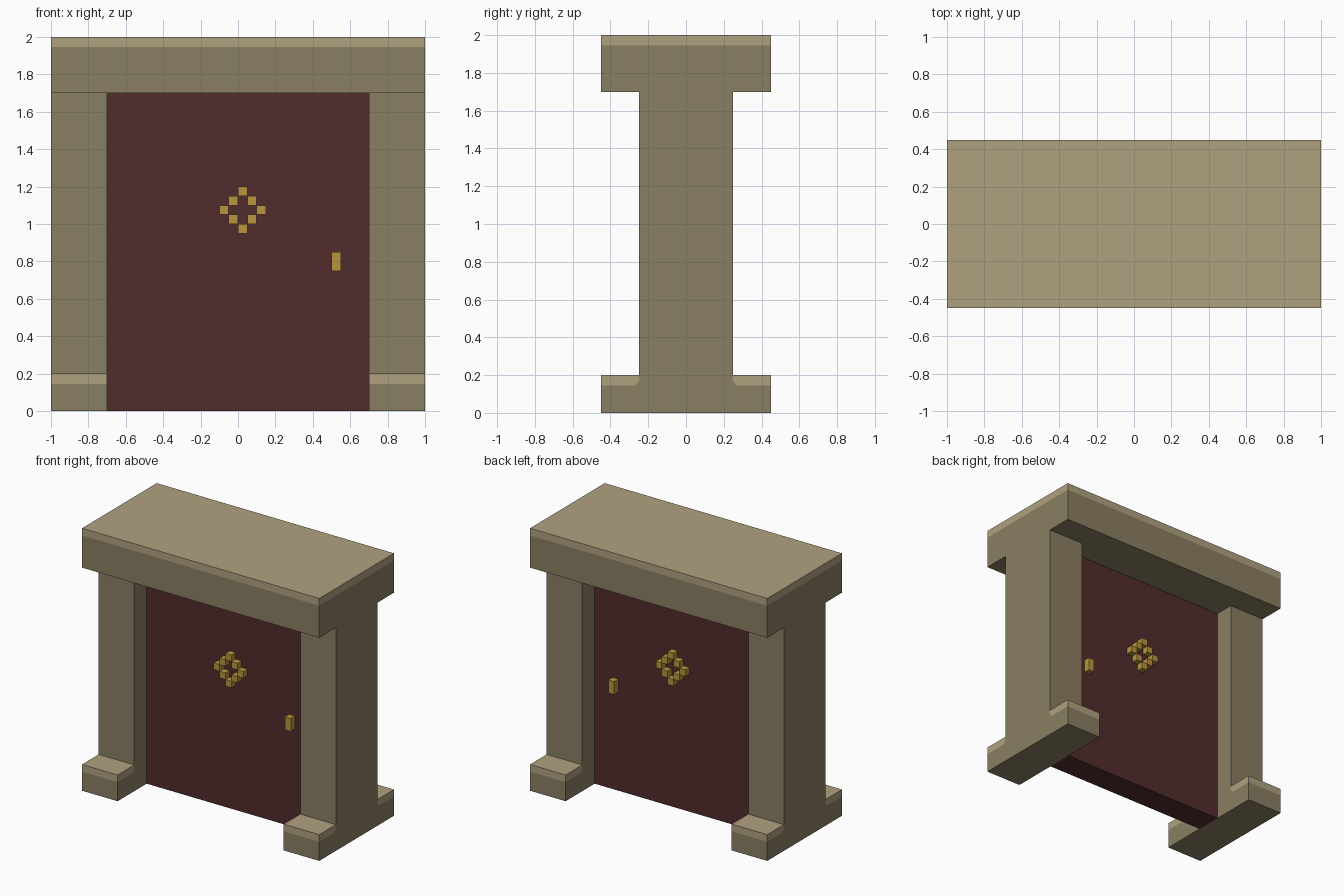
import bpy, bmesh
from mathutils import Vector

cube = bpy.data.objects.get("Cube")
if cube:
    bpy.data.objects.remove(cube, do_unlink=True)


def material(name, *rgb):
    """Flat material from 0-255 screen values, stored as linear."""
    linear = [((c / 255 + 0.055) / 1.055) ** 2.4 for c in rgb] + [1]
    mat = bpy.data.materials.new(name)
    mat.use_nodes = True
    mat.diffuse_color = linear
    mat.node_tree.nodes["Principled BSDF"].inputs["Base Color"].default_value = linear
    return mat


stone = material("stone", 138, 127, 99)
pale_stone = material("pale stone", 176, 161, 127)
door_red = material("dark red wood", 82, 44, 45)
brass = material("brass", 184, 150, 62)


def add_box(bm, low, high):
    low, high = Vector(low), Vector(high)
    verts = bmesh.ops.create_cube(bm, size=1)["verts"]
    for v in verts:
        v.co = (low + high) / 2 + v.co * (high - low)


def finish(bm, name, *mats):
    bmesh.ops.recalc_face_normals(bm, faces=bm.faces)
    mesh = bpy.data.meshes.new(name)
    bm.to_mesh(mesh)
    bm.free()
    for mat in mats:
        mesh.materials.append(mat)
    obj = bpy.data.objects.new(name, mesh)
    bpy.context.collection.objects.link(obj)
    return obj


# Shared sizes
HALF_DEPTH, JAMB_Y, DOOR_Y, DOOR_X = 0.45, 0.25, 0.1, 0.7
FOOT_TOP, LINTEL_Z, BAND, CHAMFER = 0.2, 1.7, 0.055, 0.025
BAND_Z = FOOT_TOP - BAND


def add_jamb(name, x):
    """Foot and post in one profile, with pale chamfered bands on the foot."""
    bm = bmesh.new()
    inner = JAMB_Y - 0.005
    # Front band outline, mirrored for the back
    band = [(-HALF_DEPTH, BAND_Z), (-inner - CHAMFER, BAND_Z),
            (-inner, BAND_Z + CHAMFER), (-JAMB_Y, FOOT_TOP), (-HALF_DEPTH, FOOT_TOP)]
    front = [bm.verts.new((x, y, z)) for y, z in band]
    back = [bm.verts.new((x, -y, z)) for y, z in band]
    base = [bm.verts.new((x, y, 0)) for y in (HALF_DEPTH, -HALF_DEPTH)]
    top = [bm.verts.new((x, y, LINTEL_Z)) for y in (-JAMB_Y, JAMB_Y)]
    bm.faces.new(front)
    bm.faces.new(back[::-1])
    bm.faces.new(base + front[:4] + top + back[3::-1])
    # Extrude across the jamb width
    out = bmesh.ops.extrude_face_region(bm, geom=bm.faces[:], use_keep_orig=True)
    moved = [g for g in out["geom"] if isinstance(g, bmesh.types.BMVert)]
    bmesh.ops.translate(bm, verts=moved, vec=(1 - DOOR_X, 0, 0))
    for f in bm.faces:
        c = f.calc_center_median()
        f.material_index = int(abs(c.y) > JAMB_Y + 0.01 and c.z > BAND_Z)
    finish(bm, name, stone, pale_stone)


add_jamb("left_jamb", DOOR_X)
add_jamb("right_jamb", -1)

# Lintel with a pale top and upper band
bm = bmesh.new()
add_box(bm, (-1, -HALF_DEPTH, LINTEL_Z), (1, HALF_DEPTH, 2))
bmesh.ops.bisect_plane(bm, geom=bm.verts[:] + bm.edges[:] + bm.faces[:],
                       plane_co=(0, 0, 2 - BAND), plane_no=(0, 0, 1))
for f in bm.faces:
    f.material_index = int(f.calc_center_median().z > 2 - BAND)
finish(bm, "lintel", stone, pale_stone)

# Door panel
bm = bmesh.new()
add_box(bm, (-DOOR_X, -DOOR_Y, 0), (DOOR_X, DOOR_Y, LINTEL_Z))
finish(bm, "door", door_red)

# Emblem and handle on both faces of the door
STUD = 0.05
for label, side in (("front", -1), ("back", 1)):
    y0, y1 = sorted((side * DOOR_Y, side * (DOOR_Y + STUD)))

    bm = bmesh.new()
    for i in range(-2, 3):
        for j in range(-2, 3):
            if abs(i) + abs(j) == 2:  # diamond ring of studs
                x, z = i * STUD, 1.05 + j * STUD
                add_box(bm, (x, y0, z), (x + STUD, y1, z + STUD))
    finish(bm, label + "_diamond_studs", brass)

    bm = bmesh.new()
    add_box(bm, (0.5, y0, 0.75), (0.5 + STUD, y1, 0.85))
    finish(bm, label + "_handle", brass)
